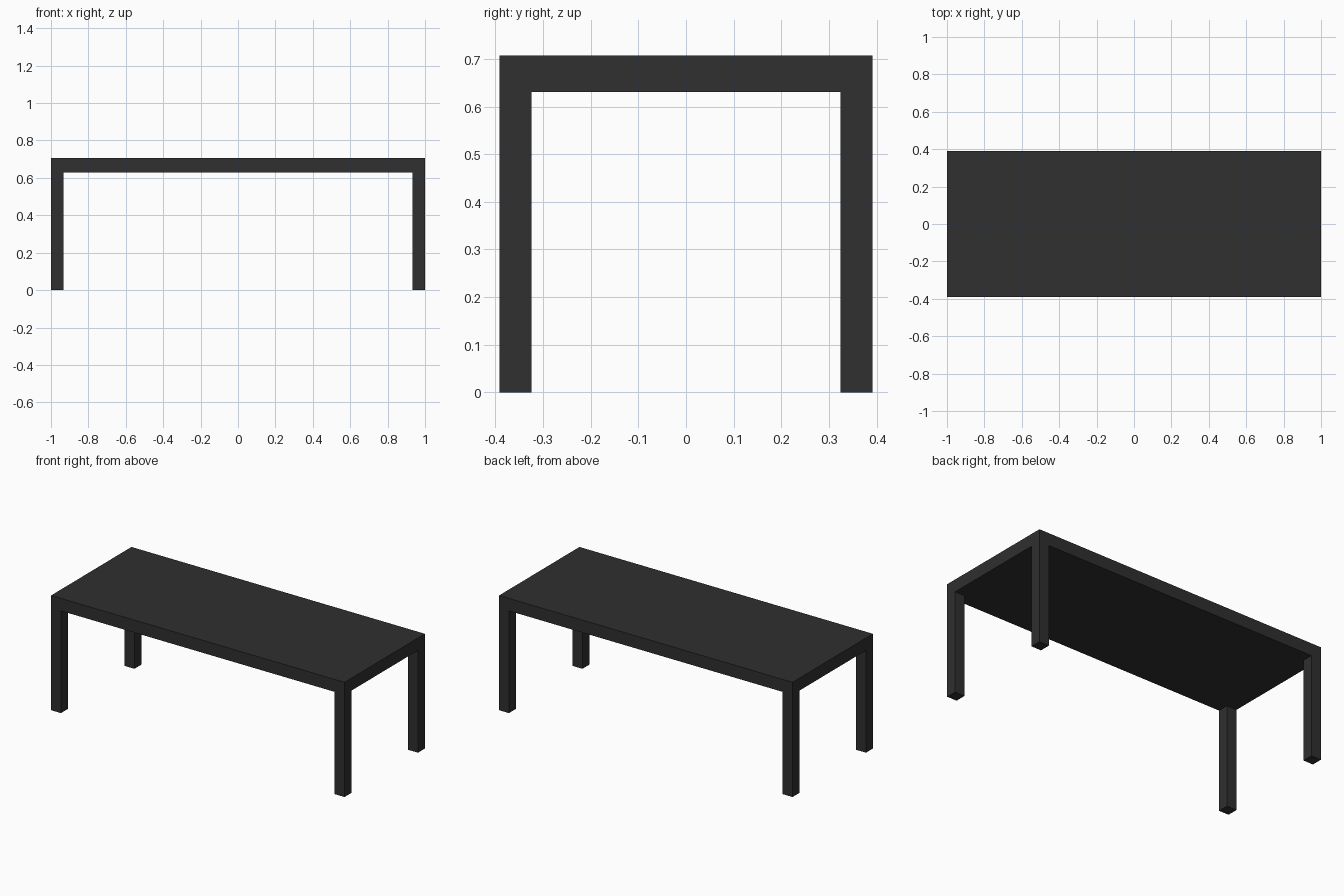
import bpy

if "Cube" in bpy.data.objects:
    bpy.data.objects.remove(bpy.data.objects["Cube"])

LENGTH, WIDTH, HEIGHT = 2.0, 0.782, 0.707   # overall size
TOP_THICKNESS, LEG = 0.077, 0.067           # slab thickness, square leg side
UNDERSIDE = HEIGHT - TOP_THICKNESS

charcoal = bpy.data.materials.new("charcoal")
charcoal.diffuse_color = (0.029, 0.029, 0.029, 1)
charcoal.use_nodes = True
charcoal.node_tree.nodes["Principled BSDF"].inputs["Base Color"].default_value = charcoal.diffuse_color


def box(name, centre, size):
    """Axis-aligned box with its scale applied."""
    bpy.ops.mesh.primitive_cube_add(size=1, location=centre)
    obj = bpy.context.object
    obj.name = name
    obj.scale = size
    bpy.ops.object.transform_apply(location=False, rotation=False, scale=True)
    obj.data.materials.append(charcoal)
    return obj


# Thick table top
box("table_top", (0, 0, HEIGHT - TOP_THICKNESS / 2), (LENGTH, WIDTH, TOP_THICKNESS))

# Four square legs, flush with the corners of the top
for side, sx in (("left", -1), ("right", 1)):
    for end, sy in (("front", -1), ("back", 1)):
        box(f"{end}_{side}_leg",
            (sx * (LENGTH - LEG) / 2, sy * (WIDTH - LEG) / 2, UNDERSIDE / 2),
            (LEG, LEG, UNDERSIDE))
